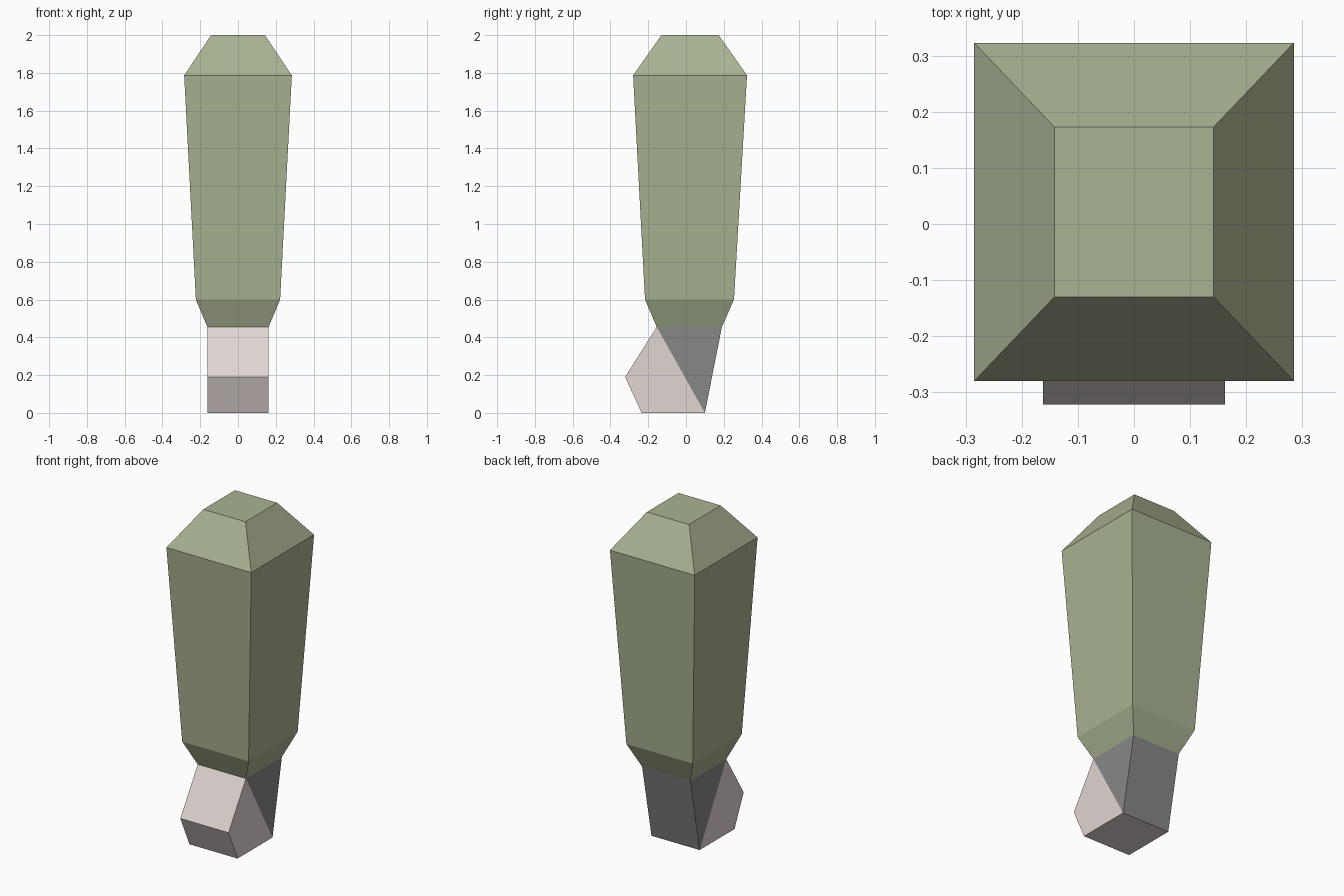
import bpy
import bmesh

cube = bpy.data.objects.get("Cube")
if cube:
    bpy.data.objects.remove(cube, do_unlink=True)


def make_material(name, rgb):
    mat = bpy.data.materials.new(name)
    mat.use_nodes = True
    mat.diffuse_color = (*rgb, 1)
    mat.node_tree.nodes["Principled BSDF"].inputs["Base Color"].default_value = (*rgb, 1)
    return mat


def finish(bm, name, materials):
    bmesh.ops.recalc_face_normals(bm, faces=bm.faces)
    mesh = bpy.data.meshes.new(name)
    bm.to_mesh(mesh)
    bm.free()
    for mat in materials:
        mesh.materials.append(mat)
    obj = bpy.data.objects.new(name, mesh)
    bpy.context.collection.objects.link(obj)
    return obj


green = make_material("sleeve green", (0.393, 0.448, 0.285))
skin = make_material("pale skin", (0.75, 0.67, 0.655))
grey = make_material("glove grey", (0.243, 0.243, 0.243))

WRIST_X, WRIST_FRONT, WRIST_BACK, WRIST_Z = 0.162, -0.155, 0.19, 0.455

# Sleeve: rectangular rings (half width, front y, back y, z) from cuff to shoulder
rings = [
    (WRIST_X, WRIST_FRONT, WRIST_BACK, WRIST_Z),
    (0.223, -0.217, 0.254, 0.6),
    (0.285, -0.28, 0.323, 1.787),
    (0.142, -0.13, 0.173, 2.0),
]
bm = bmesh.new()
loops = [[bm.verts.new(p) for p in ((-w, f, z), (w, f, z), (w, b, z), (-w, b, z))]
         for w, f, b, z in rings]
for low, high in zip(loops, loops[1:]):
    for i in range(4):
        j = (i + 1) % 4
        bm.faces.new((low[i], low[j], high[j], high[i]))
bm.faces.new(loops[0])
bm.faces.new(loops[-1])
finish(bm, "sleeve", [green])

# Hand: side profile (y, z) extruded across x, with a grey back wedge
profile = [(WRIST_FRONT, WRIST_Z), (-0.322, 0.19), (-0.235, 0.0),
           (0.1, 0.0), (WRIST_BACK, WRIST_Z)]
bm = bmesh.new()
sides = [[bm.verts.new((x, y, z)) for y, z in profile] for x in (-WRIST_X, WRIST_X)]
left, right = sides
for i in range(4):
    face = bm.faces.new((left[i], left[i + 1], right[i + 1], right[i]))
    face.material_index = 1 if i == 3 else 0
for side in sides:
    bm.faces.new(side[:4])
    bm.faces.new((side[0], side[3], side[4])).material_index = 1
finish(bm, "hand", [skin, grey])
